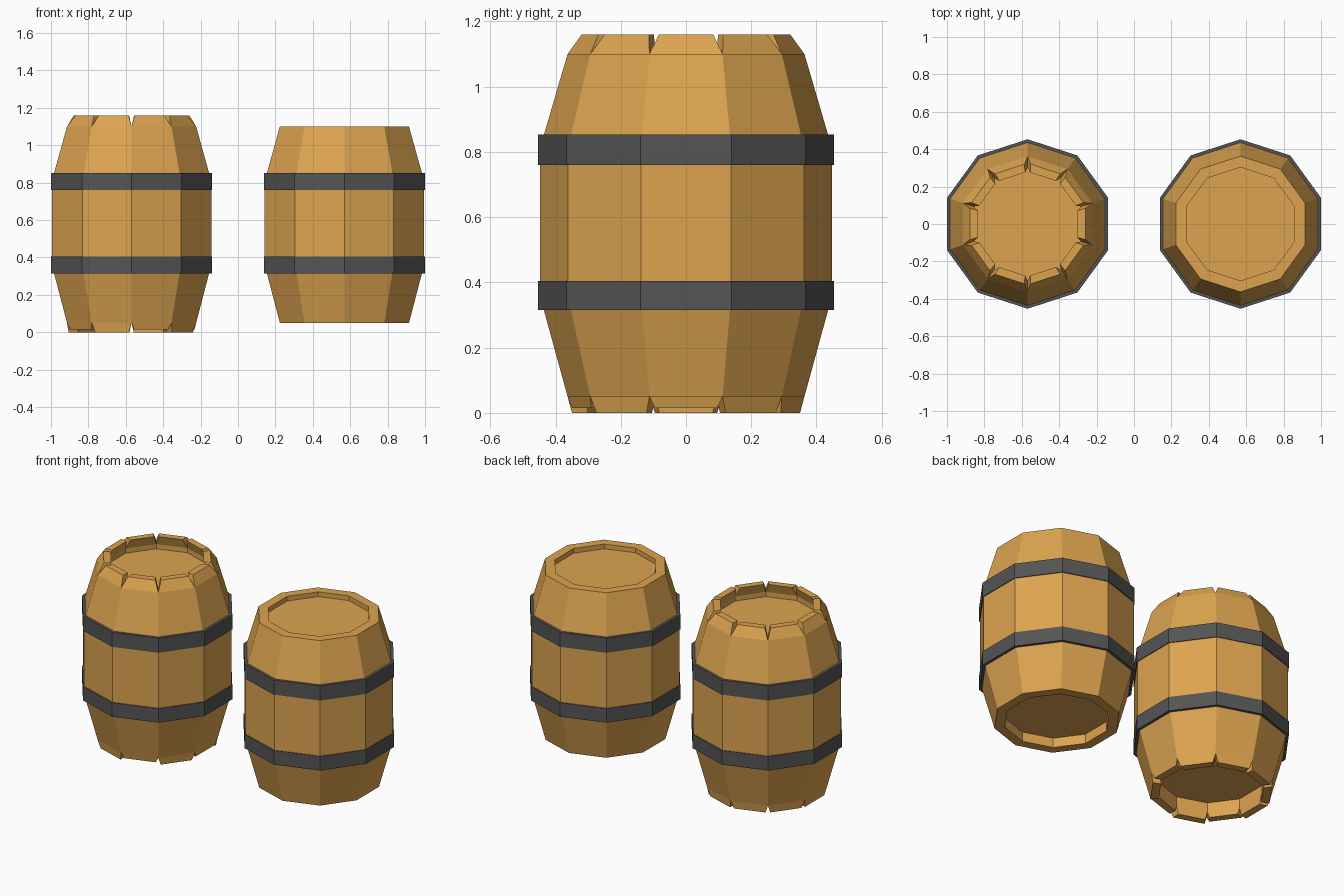
import bpy, bmesh
from math import sin, cos, radians, pi

if "Cube" in bpy.data.objects:
    bpy.data.objects.remove(bpy.data.objects["Cube"])

SIDES = 10
CX = 0.569  # barrel offset from the centre


def material(name, rgb):
    m = bpy.data.materials.new(name)
    m.diffuse_color = (*rgb, 1)
    m.use_nodes = True
    m.node_tree.nodes["Principled BSDF"].inputs["Base Color"].default_value = m.diffuse_color
    return m


WOOD = material("wood", (0.72, 0.37, 0.08))
IRON = material("dark_iron", (0.09, 0.09, 0.09))


def finish(name, bm, x, mat):
    bmesh.ops.recalc_face_normals(bm, faces=bm.faces)
    me = bpy.data.meshes.new(name)
    bm.to_mesh(me)
    bm.free()
    me.materials.append(mat)
    ob = bpy.data.objects.new(name, me)
    ob.location.x = x
    bpy.context.collection.objects.link(ob)
    return ob


def lathe(name, profile, x, mat, closed=False):
    """Ten-sided revolve of (radius, z); open profiles get end discs."""
    bm = bmesh.new()
    rings = [[bm.verts.new((r * cos(pi / 2 + 2 * pi * k / SIDES),
                            r * sin(pi / 2 + 2 * pi * k / SIDES), z))
              for k in range(SIDES)] for r, z in profile]
    pairs = list(zip(rings, rings[1:]))
    if closed:
        pairs.append((rings[-1], rings[0]))
    else:
        bm.faces.new(rings[0])
        bm.faces.new(rings[-1])
    for a, b in pairs:
        for k in range(SIDES):
            j = (k + 1) % SIDES
            bm.faces.new((a[k], a[j], b[j], b[k]))
    return finish(name, bm, x, mat)


def stave_ends(name, x, z0, base, tip, shrink, tip_z):
    """Ring of stave tips; base and tip are (outer, inner) radii, tip_z(angle)."""
    bm = bmesh.new()
    h = radians(180 / SIDES)
    for k in range(SIDES):
        deg = k * 36
        a = radians(deg)
        v = []
        for (ro, ri), z, s in ((base, z0, 1), (tip, tip_z(deg), shrink)):
            for r, side in ((ro, -1), (ro, 1), (ri, 1), (ri, -1)):
                d, t = r * cos(h), side * r * sin(h) * s
                v.append(bm.verts.new((d * cos(a) - t * sin(a),
                                       d * sin(a) + t * cos(a), z)))
        bm.faces.new(v[4:])
        for i in range(4):
            j = (i + 1) % 4
            bm.faces.new((v[i], v[j], v[4 + j], v[4 + i]))
    return finish(name, bm, x, WOOD)


# Barrel bodies with recessed lids, and their hoops
BODY = [(0.303, 0.11), (0.303, 0.05), (0.363, 0.05), (0.448, 0.36),
        (0.448, 0.81), (0.363, 1.10), (0.303, 1.10), (0.303, 1.07)]
for label, x in (("left", -CX), ("right", CX)):
    lathe(label + "_barrel_body", BODY, x, WOOD)
    for part, lo, hi in (("lower", 0.315, 0.405), ("upper", 0.76, 0.853)):
        lathe(f"{label}_{part}_hoop",
              [(0.435, lo), (0.453, lo), (0.453, hi), (0.435, hi)],
              x, IRON, closed=True)

# Left barrel: separate stave tips with notches, a few cut shorter below
stave_ends("left_upper_stave_tips", -CX, 1.10, (0.363, 0.303), (0.325, 0.28),
           0.83, lambda d: 1.16)
stave_ends("left_lower_stave_tips", -CX, 0.05, (0.363, 0.303), (0.354, 0.305),
           0.87, lambda d: 0.015 if d in (0, 216, 288) else 0.0)
